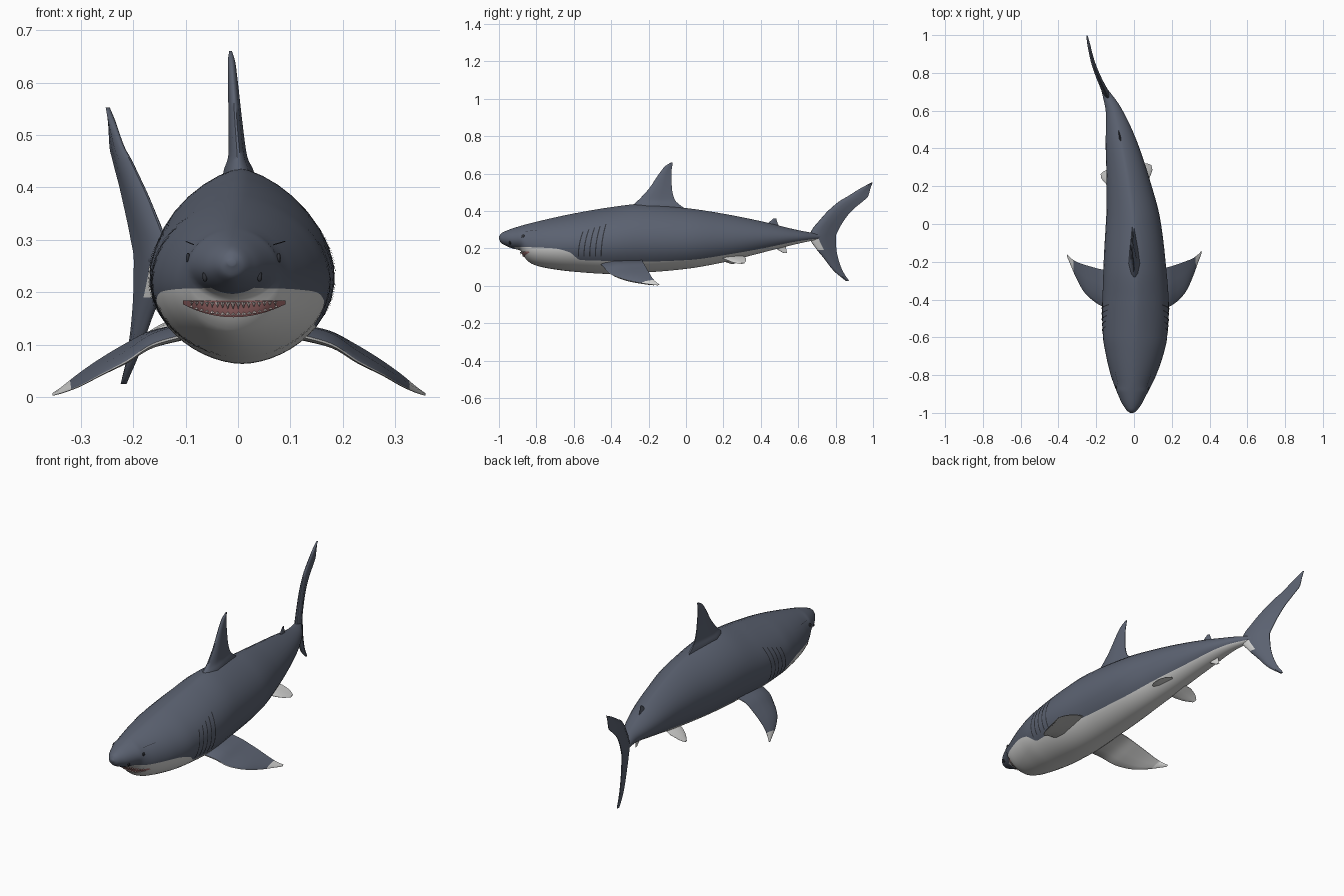
import bpy, bmesh, math
from mathutils import Vector, Matrix

if "Cube" in bpy.data.objects:
    bpy.data.objects.remove(bpy.data.objects["Cube"])


def material(name, rgb):
    m = bpy.data.materials.new(name)
    m.use_nodes = True
    m.diffuse_color = (*rgb, 1)
    m.node_tree.nodes["Principled BSDF"].inputs["Base Color"].default_value = (*rgb, 1)
    return m


SLATE = material("slate_back", (.105, .122, .165))
PALE = material("pale_belly", (.66, .66, .65))
UNDERFIN = material("grey_underfin", (.46, .46, .455))
DARK = material("dark_slit", (.03, .033, .042))
GUM = material("gum_pink", (.4, .17, .17))
TOOTH = material("tooth_ivory", (.66, .56, .54))


def curve(keys):
    """Monotone cubic through (position, value) pairs."""
    xs, ys = zip(*keys)
    d = [(ys[i + 1] - ys[i]) / (xs[i + 1] - xs[i]) for i in range(len(xs) - 1)]
    m = [d[0]] + [2 * a * b / (a + b) if a * b > 0 else 0 for a, b in zip(d, d[1:])] + [d[-1]]

    def value(x):
        x = min(max(x, xs[0]), xs[-1])
        i = max(k for k in range(len(d)) if xs[k] <= x)
        h = xs[i + 1] - xs[i]
        t = (x - xs[i]) / h
        return (ys[i] * (1 + 2 * t) * (1 - t) ** 2 + ys[i + 1] * t * t * (3 - 2 * t)
                + h * (m[i] * t * (1 - t) ** 2 - m[i + 1] * t * t * (1 - t)))
    return value


# Body profiles along y
top = curve([(-1, .262), (-.99, .278), (-.97, .29), (-.9, .315), (-.8, .342), (-.6, .386),
             (-.4, .42), (-.25, .436), (0, .415), (.2, .385), (.4, .345), (.6, .297), (.72, .275)])
bottom = curve([(-1, .25), (-.99, .23), (-.97, .217), (-.93, .2), (-.885, .188), (-.862, .15),
                (-.83, .12), (-.78, .102), (-.7, .087), (-.6, .075), (-.4, .063), (-.2, .072),
                (0, .09), (.2, .125), (.4, .175), (.6, .225), (.72, .25)])
width = curve([(-1, .008), (-.99, .024), (-.97, .04), (-.95, .053), (-.9, .077), (-.85, .1),
               (-.8, .12), (-.7, .15), (-.6, .17), (-.45, .177), (-.2, .164), (0, .146),
               (.2, .118), (.4, .088), (.5, .068), (.6, .043), (.72, .014)])
belly_line = curve([(-1, .235), (-.95, .21), (-.8, .205), (-.7, .2), (-.62, .18), (-.56, .137),
                    (-.2, .13), (0, .137), (.2, .165), (.4, .2), (.6, .24), (.72, .255)])
spine = curve([(-1, -.012), (-.9, -.01), (-.6, .005), (-.4, .008), (-.2, .003), (0, -.004),
               (.2, -.028), (.4, -.063), (.6, -.108), (.7, -.152), (.8, -.197), (.87, -.221),
               (1, -.25)])
ridge = curve([(-1, 1.1), (-.8, 1.15), (-.45, 1.4), (.3, 1.4), (.72, 1.1)])


def bend(v):
    """Carry a straight-body point onto the swimming curve."""
    slope = (spine(v.y + .02) - spine(v.y - .02)) / .04
    n = math.hypot(1, slope)
    return Vector((spine(v.y) + v.x / n, v.y - v.x * slope / n, v.z))


def widest(y):
    return bottom(y) + .47 * (top(y) - bottom(y))


def half(y, z):
    """Half width of the body at a given station and height."""
    mid = widest(y)
    s = (z - mid) / (top(y) - mid if z > mid else mid - bottom(y))
    return width(y) * max(0, 1 - s * s) ** ((ridge(y) if z > mid else 1.1) / 2)


def finish(name, bm, mats, outward=None):
    for v in bm.verts:
        v.co = bend(v.co)
    if outward is None:
        bmesh.ops.recalc_face_normals(bm, faces=bm.faces)
    else:
        bm.normal_update()
        for f in bm.faces:
            if f.normal.dot(Vector(outward)) < 0:
                f.normal_flip()
    me = bpy.data.meshes.new(name)
    bm.to_mesh(me)
    bm.free()
    for m in mats:
        me.materials.append(m)
    me.shade_smooth()
    me.set_sharp_from_angle(angle=math.radians(50))
    bpy.context.collection.objects.link(bpy.data.objects.new(name, me))


def loft(rings, rule, closed=True):
    """Skin a list of rings; rule(ring, segment) gives the material index."""
    bm = bmesh.new()
    vs = [[bm.verts.new(p) for p in r] for r in rings]
    n = len(vs[0])
    for i in range(len(vs) - 1):
        for j in range(n if closed else n - 1):
            k = (j + 1) % n
            f = bm.faces.new((vs[i][j], vs[i][k], vs[i + 1][k], vs[i + 1][j]))
            f.material_index = rule(i, j)
    if closed:
        bm.faces.new(vs[0])
        bm.faces.new(vs[-1])
    return bm


# Body: the ring splits exactly on the belly colour line, the snout tip stays dark
UP, LOW, N = 24, 16, 120
stations = [-1 + 1.72 * (i / N) ** 1.6 for i in range(N + 1)]


def body_ring(y):
    mid, t, b, w = widest(y), top(y), bottom(y), width(y)
    a = math.asin(min(.9, max(-.97, (belly_line(y) - mid) / (mid - b))))
    angles = [a + (math.pi - 2 * a) * i / UP for i in range(UP)]
    angles += [math.pi - a + (math.pi + 2 * a) * i / LOW for i in range(LOW)]
    ring = []
    for g in angles:
        c, s = math.cos(g), math.sin(g)
        x = math.copysign(w * abs(c) ** (ridge(y) if s > 0 else 1.1), c)
        ring.append((x, y, mid + s * (t - mid if s > 0 else mid - b)))
    return ring


finish("body", loft([body_ring(y) for y in stations],
                    lambda i, j: 0 if j < UP or stations[i] < -.92 else 1), [SLATE, PALE])

# Fins: streamlined sections between a leading and a trailing edge
FOIL = [(0, .15), (.08, .6), (.3, 1), (.6, .7), (1, .12)]


def fin(name, rows, axis, mats, rule=lambda s, j: 0, steps=5):
    """Each row is leading point, trailing point, thickness."""
    flat = [(*le, *te, t) for le, te, t in rows]
    tracks = [curve(list(enumerate(col))) for col in zip(*flat)]
    count = (len(rows) - 1) * steps
    rings = []
    for i in range(count + 1):
        v = [tr(i / steps) for tr in tracks]
        le, te, off = Vector(v[:3]), Vector(v[3:6]), Vector(axis) * v[6] / 2
        rings.append([le.lerp(te, f) + off * h for f, h in FOIL]
                     + [le.lerp(te, f) - off * h for f, h in reversed(FOIL)])
    finish(name, loft(rings, lambda i, j: rule(i / count, j)), mats)


def upright_fin(name, rows, mats, lean=0, rule=lambda s, j: 0):
    base = rows[0][0]
    pts = [((lean * (z - base), a, z), (lean * (z - base), b, z), t) for z, a, b, t in rows]
    fin(name, pts, (1, 0, 0), mats, rule)


upright_fin("dorsal_fin", [(.39, -.32, .03, .07), (.43, -.285, -.03, .058), (.46, -.252, -.06, .036),
                           (.52, -.197, -.075, .027), (.6, -.143, -.078, .019),
                           (.64, -.11, -.073, .014), (.66, -.078, -.07, .005)], [SLATE], -.05)
upright_fin("second_dorsal_fin", [(.31, .42, .5, .014), (.335, .44, .49, .01),
                                  (.36, .468, .482, .005)], [SLATE])
upright_fin("anal_fin", [(.225, .45, .53, .014), (.2, .48, .535, .01), (.175, .52, .54, .005)], [PALE])
# The leading edge of the tail is pale just under the body
upright_fin("tail_fin", [(.025, .855, .872, .012), (.08, .79, .837, .02), (.15, .735, .812, .026),
                         (.2, .695, .803, .03), (.26, .66, .8, .034), (.3, .675, .816, .03),
                         (.35, .715, .845, .027), (.4, .76, .885, .024), (.455, .825, .95, .02),
                         (.475, .86, .972, .018), (.52, .932, .986, .015), (.552, .992, .998, .008)],
            [SLATE, PALE], 0, lambda s, j: 1 if .24 < s < .34 and j in (0, 1, 7, 8, 9) else 0)

# Paired parts
PECTORAL = [(.1, -.46, -.24, .12, .14, .03), (.17, -.44, -.235, .1, .125, .028),
            (.22, -.41, -.222, .068, .1, .022), (.27, -.358, -.206, .042, .07, .016),
            (.31, -.28, -.19, .02, .042, .012), (.34, -.205, -.168, .008, .018, .008),
            (.356, -.165, -.152, .003, .007, .004)]
PELVIC = [(.03, .17, .28, .16, .165, .014), (.075, .19, .305, .145, .15, .012),
          (.11, .22, .302, .13, .135, .009), (.137, .262, .288, .117, .12, .005)]


def ribbon(name, points, size, mat, side):
    """Thin strip lying on the flank along (y, z) points."""
    rows = []
    for y, z in points:
        dy, dz = size
        rows.append([(side * (half(a, b) + .0025), a, b)
                     for a, b in ((y - dy, z - dz), (y + dy, z + dz))])
    finish(name, loft(rows, lambda i, j: 0, False), [mat], (side, 0, 0))


def bead(name, y, z, scale, side):
    bm = bmesh.new()
    spot = Matrix.Translation((side * half(y, z), y, z)) @ Matrix.Diagonal((*scale, 1))
    bmesh.ops.create_uvsphere(bm, u_segments=16, v_segments=10, radius=1, matrix=spot)
    finish(name, bm, [DARK])


def pectoral_colour(s, j):
    if s > .7:
        return 1
    return 0 if j < len(FOIL) - 1 else 2


for side, label in ((1, "left"), (-1, "right")):
    def spread(rows):
        return [((side * x, a, za), (side * x, b, zb), t) for x, a, b, za, zb, t in rows]
    fin(label + "_pectoral_fin", spread(PECTORAL), (0, 0, 1), [SLATE, PALE, UNDERFIN], pectoral_colour)
    fin(label + "_pelvic_fin", spread(PELVIC), (0, 0, 1), [PALE])
    for g in range(5):
        ribbon(f"{label}_gill_{g + 1}",
               [(-.572 + .03 * g + .025 * (k / 10) ** 2, .155 + (.135 + .01 * g) * k / 10)
                for k in range(11)], (.003, 0), DARK, side)
    ribbon(label + "_brow", [(-.86 + .01 * k, .29 + .001 * k) for k in range(8)],
           (0, .0008), DARK, side)
    bead(label + "_eye", -.868, .265, (.004, .009, .01), side)
    bead(label + "_nostril", -.94, .23, (.005, .005, .01), side)


# Mouth: a curved gum strip on the front of the jaw, lined with teeth
def jaw_front(x, z):
    y = -.88
    while y < -.7 and (z < bottom(y) or half(y, z) < abs(x)):
        y += .001
    return y - .004


def lip(x, t):
    low = .152 + .026 * (x / .1) ** 2
    return low + (.184 - low) * t


gum = []
for i in range(41):
    x = -.098 + .0049 * i
    gum.append([(x, jaw_front(x, lip(x, t)), lip(x, t)) for t in (0, .25, .5, .75, 1)])
finish("mouth_gums", loft(gum, lambda i, j: 0, False), [GUM], (0, -1, 0))

teeth = bmesh.new()
for t, flip in ((.9, math.pi), (.12, 0)):
    for i in range(17):
        x = -.08 + .01 * i
        z = lip(x, t)
        tall = .014 * (1 - .5 * abs(x) / .08)
        place = Matrix.Translation((x, jaw_front(x, z) - .001, z)) @ Matrix.Rotation(flip, 4, 'X')
        bmesh.ops.create_cone(teeth, cap_ends=True, segments=4, radius1=.0045, radius2=0, depth=tall,
                              matrix=place @ Matrix.Translation((0, 0, tall / 2)))
finish("teeth", teeth, [TOOTH])
